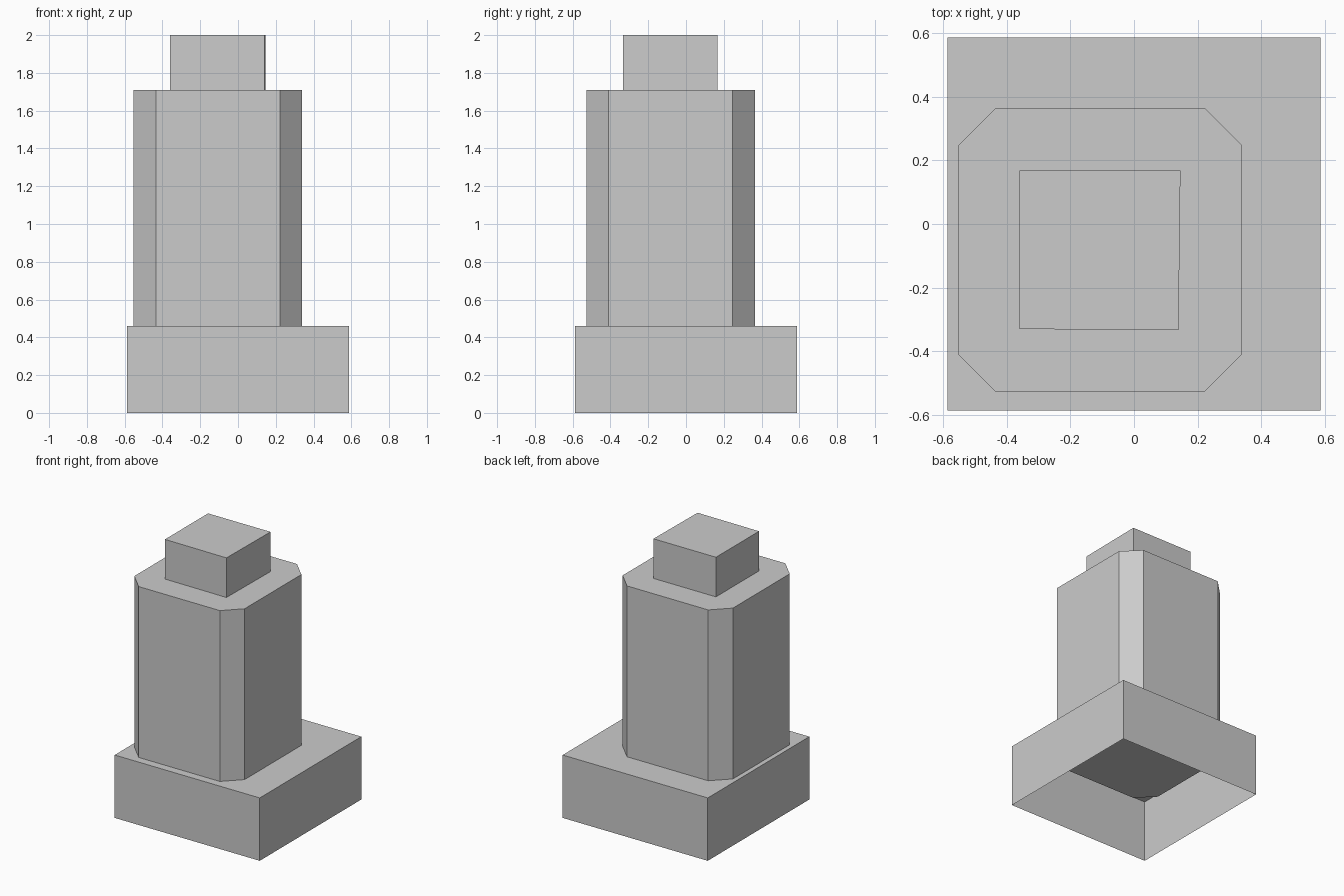
import bpy
import bmesh

cube = bpy.data.objects.get("Cube")
if cube:
    bpy.data.objects.remove(cube, do_unlink=True)

grey = bpy.data.materials.new("light grey")
grey.use_nodes = True
colour = (0.6, 0.6, 0.6, 1)
grey.diffuse_color = colour
grey.node_tree.nodes["Principled BSDF"].inputs["Base Color"].default_value = colour


def prism(name, outline, bottom, top, open_below=False):
    """Extrude a counter-clockwise outline upwards."""
    bm = bmesh.new()
    low = [bm.verts.new((x, y, bottom)) for x, y in outline]
    high = [bm.verts.new((x, y, top)) for x, y in outline]
    count = len(outline)
    for i in range(count):
        j = (i + 1) % count
        bm.faces.new((low[i], low[j], high[j], high[i]))
    bm.faces.new(high)
    if not open_below:
        bm.faces.new(low[::-1])
    mesh = bpy.data.meshes.new(name)
    bm.to_mesh(mesh)
    bm.free()
    mesh.materials.append(grey)
    obj = bpy.data.objects.new(name, mesh)
    bpy.context.collection.objects.link(obj)
    return obj


def chamfered(x0, x1, y0, y1, cut):
    return [(x0 + cut, y0), (x1 - cut, y0), (x1, y0 + cut), (x1, y1 - cut),
            (x1 - cut, y1), (x0 + cut, y1), (x0, y1 - cut), (x0, y0 + cut)]


# Hollow plinth, open underneath
h = 0.587
prism("base_plinth", [(-h, -h), (h, -h), (h, h), (-h, h)], 0, 0.46, open_below=True)

# Chamfered column, sunk slightly through the plinth top
prism("column", chamfered(-0.553, 0.34, -0.527, 0.365, 0.118), 0.41, 1.71)

# Slightly skewed cap block
prism("cap_block", [(-0.36, -0.33), (0.14, -0.334), (0.146, 0.168), (-0.36, 0.168)], 1.705, 2)
